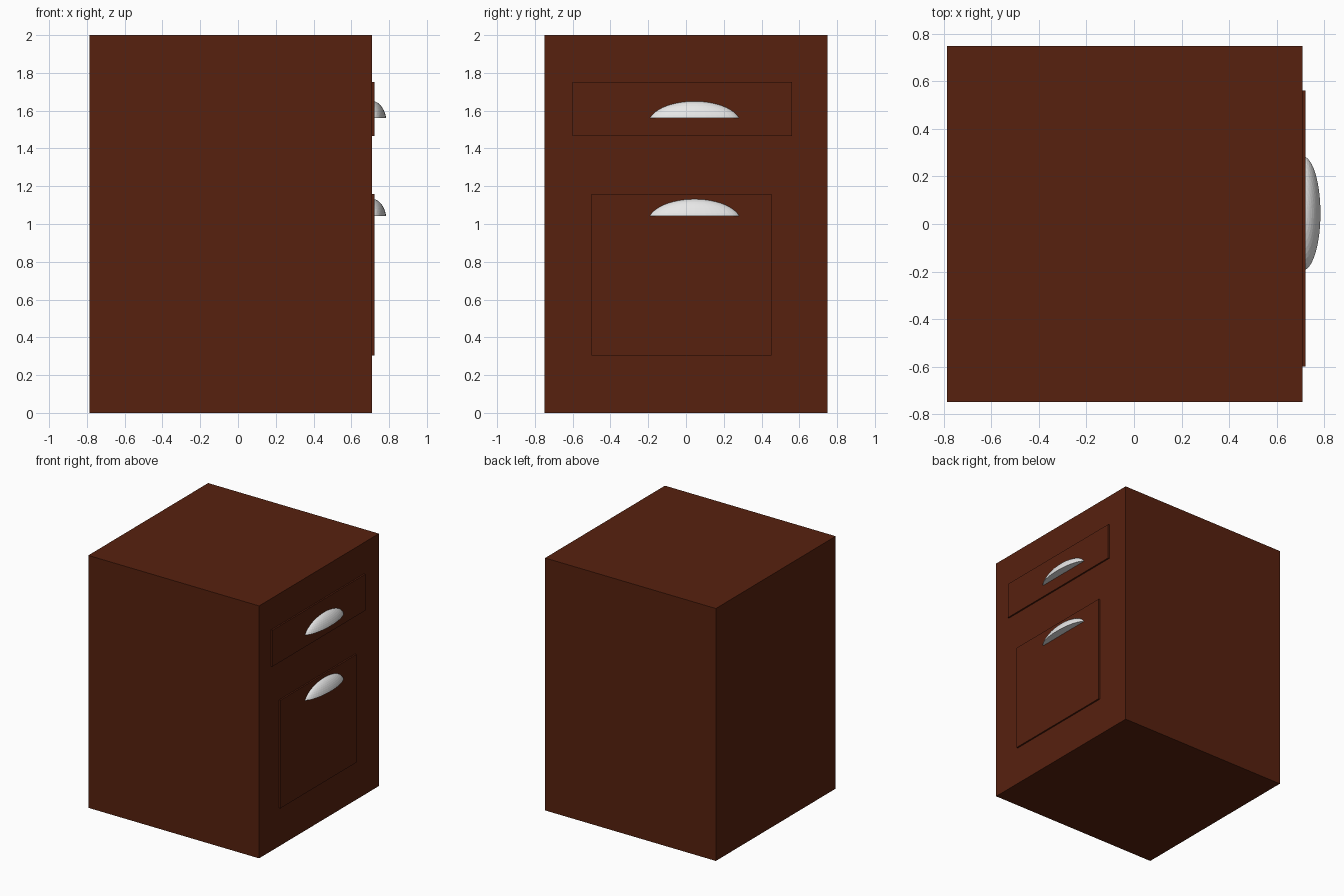
import bpy, bmesh
from mathutils import Vector, Matrix

if "Cube" in bpy.data.objects:
    bpy.data.objects.remove(bpy.data.objects["Cube"])


def material(name, rgb):
    m = bpy.data.materials.new(name)
    m.diffuse_color = (*rgb, 1)
    m.use_nodes = True
    m.node_tree.nodes["Principled BSDF"].inputs["Base Color"].default_value = m.diffuse_color
    return m


wood = material("dark_brown_wood", (0.095, 0.0148, 0.0045))
metal = material("pale_metal", (0.8, 0.8, 0.8))


def finish(name, bm, mat):
    bmesh.ops.recalc_face_normals(bm, faces=bm.faces)
    mesh = bpy.data.meshes.new(name)
    bm.to_mesh(mesh)
    bm.free()
    mesh.materials.append(mat)
    ob = bpy.data.objects.new(name, mesh)
    bpy.context.collection.objects.link(ob)
    return ob


def box(name, lo, hi, mat):
    lo, hi = Vector(lo), Vector(hi)
    bm = bmesh.new()
    bmesh.ops.create_cube(bm, size=1, matrix=Matrix.Translation((lo + hi) / 2)
                          @ Matrix.Diagonal((*(hi - lo), 1)))
    return finish(name, bm, mat)


def cup_handle(name, z):
    # flattened ball, cut flat underneath and against the front panel
    bm = bmesh.new()
    bmesh.ops.create_uvsphere(bm, u_segments=48, v_segments=24, radius=1,
                              matrix=Matrix.Translation((0.71, 0.045, z - 0.03))
                              @ Matrix.Diagonal((0.077, 0.248, 0.121, 1)))
    for co, no in (((0, 0, z), (0, 0, -1)), ((0.715, 0, 0), (-1, 0, 0))):
        geom = bm.verts[:] + bm.edges[:] + bm.faces[:]
        cut = bmesh.ops.bisect_plane(bm, geom=geom, plane_co=co, plane_no=no,
                                     clear_outer=True)["geom_cut"]
        bmesh.ops.holes_fill(bm, edges=[e for e in cut
                                        if isinstance(e, bmesh.types.BMEdge)])
    return finish(name, bm, metal)


# cabinet body
box("cabinet_body", (-0.787, -0.75, 0), (0.71, 0.75, 2), wood)

# raised fronts on the +x side
box("drawer_front", (0.70, -0.6, 1.465), (0.722, 0.562, 1.753), wood)
box("door_front", (0.70, -0.5, 0.304), (0.722, 0.452, 1.16), wood)

# handles
cup_handle("drawer_handle", 1.56)
cup_handle("door_handle", 1.042)
